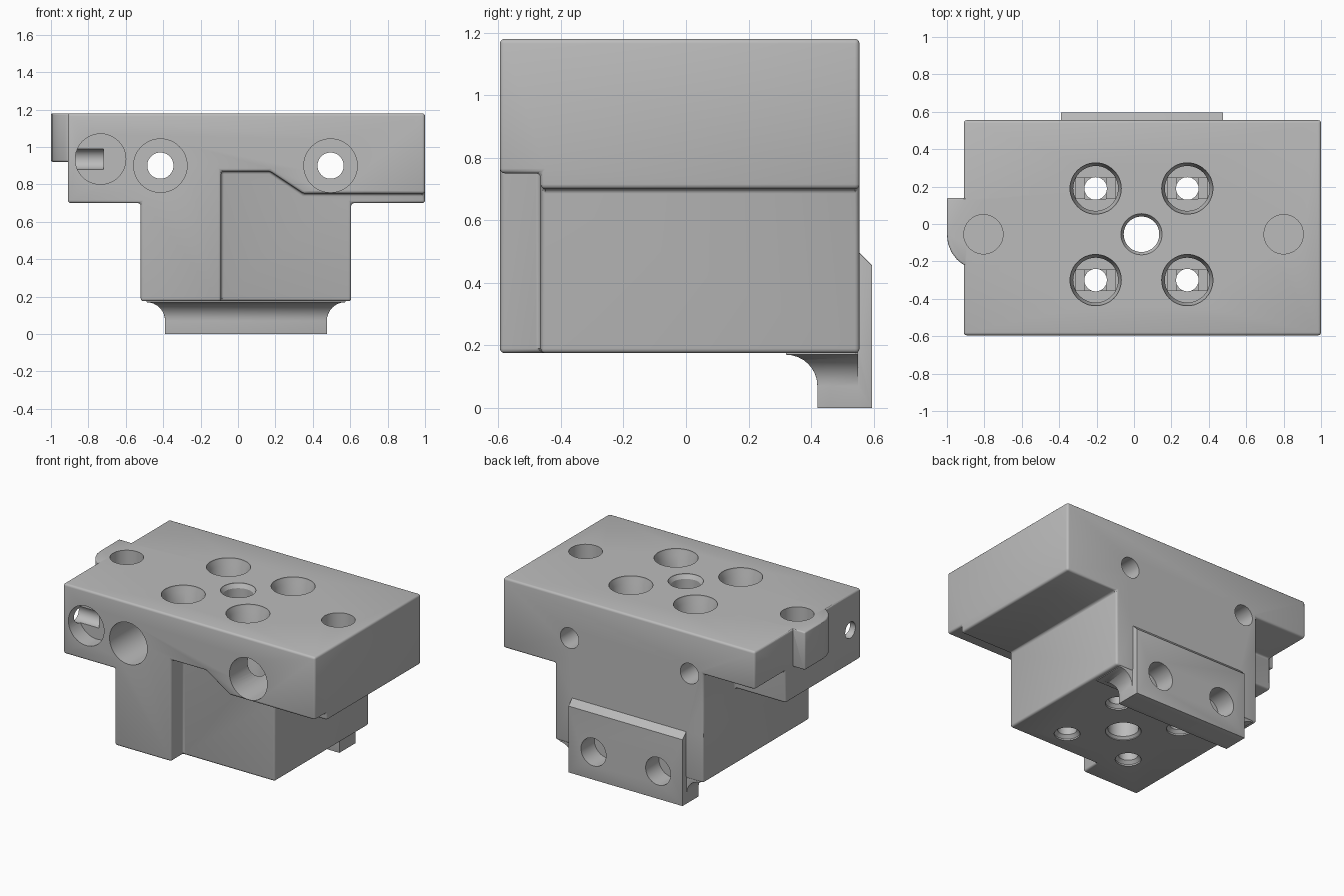
import bpy, bmesh, math
from mathutils import Vector, Matrix

default = bpy.data.objects.get("Cube")
if default:
    bpy.data.objects.remove(default, do_unlink=True)

grey = bpy.data.materials.new("plain grey")
grey.use_nodes = True
COLOUR = (0.5, 0.5, 0.5, 1)
grey.diffuse_color = COLOUR
grey.node_tree.nodes["Principled BSDF"].inputs["Base Color"].default_value = COLOUR


def finish(name, bm):
    bmesh.ops.recalc_face_normals(bm, faces=bm.faces)
    mesh = bpy.data.meshes.new(name)
    bm.to_mesh(mesh)
    bm.free()
    mesh.materials.append(grey)
    obj = bpy.data.objects.new(name, mesh)
    bpy.context.collection.objects.link(obj)
    return obj


def loft(name, rings):
    """Skin a stack of closed rings with capped ends."""
    bm = bmesh.new()
    rows = [[bm.verts.new(p) for p in ring] for ring in rings]
    n = len(rows[0])
    for a, b in zip(rows, rows[1:]):
        for i in range(n):
            bm.faces.new((a[i], a[(i + 1) % n], b[(i + 1) % n], b[i]))
    bm.faces.new(rows[0])
    bm.faces.new(rows[-1])
    return finish(name, bm)


def prism(name, points, axis, lo, hi):
    """Extrude an outline along x (points y,z), y (points x,z) or z (points x,y)."""
    place = {"x": lambda a, b, t: (t, a, b), "y": lambda a, b, t: (a, t, b),
             "z": lambda a, b, t: (a, b, t)}[axis]
    return loft(name, [[place(a, b, t) for a, b in points] for t in (lo, hi)])


def box(name, x, y, z):
    return prism(name, [(x[0], y[0]), (x[1], y[0]), (x[1], y[1]), (x[0], y[1])], "z", *z)


def bore(name, centre, axis, profile, sides=48):
    """Turned cutter: profile lists (radius, position along axis)."""
    turn = [2 * math.pi * i / sides for i in range(sides)]
    place = {"x": lambda a, b, t: (t, centre[0] + a, centre[1] + b),
             "y": lambda a, b, t: (centre[0] + a, t, centre[1] + b),
             "z": lambda a, b, t: (centre[0] + a, centre[1] + b, t)}[axis]
    return loft(name, [[place(r * math.cos(t), r * math.sin(t), p) for t in turn]
                       for r, p in profile])


def apply(obj, mod):
    with bpy.context.temp_override(object=obj, active_object=obj, selected_objects=[obj]):
        bpy.ops.object.modifier_apply(modifier=mod.name)


def combine(obj, other, operation="DIFFERENCE"):
    other.hide_render = True
    mod = obj.modifiers.new("combine", "BOOLEAN")
    mod.operation, mod.solver, mod.object = operation, "EXACT", other
    apply(obj, mod)
    bpy.data.objects.remove(other, do_unlink=True)


def soften(obj, width=0.015):
    mod = obj.modifiers.new("soften", "BEVEL")
    mod.width, mod.segments = width, 3
    mod.limit_method, mod.angle_limit = "ANGLE", math.radians(30)
    apply(obj, mod)


TOP, STEP, BASE, LEDGE = 1.18, 0.70, 0.175, 0.92
FRONT, BACK = -0.595, 0.555

# T-shaped body
body = prism("carriage_body", [(-0.91, TOP), (1, TOP), (1, STEP), (0.605, STEP),
                               (0.605, BASE), (-0.52, BASE), (-0.52, STEP), (-0.91, STEP)],
             "y", FRONT, BACK)
# Stepped recess in the front
combine(body, prism("front_recess", [(-0.09, 0), (-0.09, 0.87), (0.17, 0.87),
                                     (0.35, 0.75), (1.2, 0.75), (1.2, 0)], "y", -1, -0.465))
# Notch under the rear corner
combine(body, box("rear_notch", (-1.2, -0.52), (0.22, 1), (0.5, LEDGE)))
soften(body)

# Side tab with a rounded flank
outline = [(-0.8, 0.14), (-1, 0.14), (-1, -0.06)]
outline += [(-1 + 0.09 * (1 - math.cos(a)) / (1 - math.cos(1.0)), -0.06 - 0.16 * math.sin(a) / math.sin(1.0))
            for a in (0.25, 0.5, 0.75, 1.0)]
outline += [(-0.8, -0.22)]
tab = prism("side_tab", outline, "z", LEDGE, TOP)
soften(tab, 0.01)
combine(body, tab, "UNION")

# Foot that flares into the underside
flare = [(0, 0), (0, 0.07)]
flare += [(0.1 * (1 - math.cos(a)), 0.07 + 0.1 * math.sin(a))
          for a in [math.pi / 2 * i / 8 for i in range(1, 9)]]
flare.append((0.1, 0.2))
foot = loft("foot", [[(-0.39 - o, 0.42 - o, z), (0.475 + o, 0.42 - o, z),
                      (0.475 + o, 0.55, z), (-0.39 - o, 0.55, z)] for o, z in flare])
plate = prism("back_plate", [(0.46, 0), (0.595, 0), (0.595, 0.455), (0.55, 0.5), (0.46, 0.5)],
              "x", -0.39, 0.475)
combine(foot, plate, "UNION")
mod = foot.modifiers.new("soften", "BEVEL")
mod.width, mod.segments, mod.angle_limit = 0.015, 3, math.radians(50)
apply(foot, mod)
combine(body, foot, "UNION")

# Four bolt wells with square seats, and matching blind holes in the foot
for x in (-0.205, 0.285):
    for y in (-0.3, 0.19):
        combine(body, bore("bolt_well", (x, y), "z",
                           [(0.12, 0.45), (0.12, TOP - 0.04), (0.137, TOP - 0.01), (0.137, 1.3)]))
        combine(body, box("bolt_slot", (x - 0.105, x + 0.105), (y - 0.055, y + 0.055), (0.43, 0.5)))
        combine(body, box("bolt_square", (x - 0.056, x + 0.056), (y - 0.056, y + 0.056), (0.41, 0.5)))
        combine(body, bore("bolt_hole", (x, y), "z",
                           [(0.08, 0.1), (0.08, BASE + 0.01), (0.06, BASE + 0.03), (0.06, 0.6)]))
    combine(body, bore("foot_hole", (x, 0.19), "y", [(0.095, 0.45), (0.095, 0.8)]))

# Central through hole
combine(body, bore("centre_hole", (0.04, -0.055), "z",
                   [(0.11, 0.1), (0.11, BASE + 0.005), (0.095, BASE + 0.02),
                    (0.095, TOP - 0.03), (0.11, TOP - 0.005), (0.11, 1.3)]))

# Blind round pockets in the top
for x in (-0.805, 0.8):
    combine(body, bore("top_pocket", (x, -0.055), "z", [(0.105, 0.98), (0.105, 1.3)]))

# Counterbored holes running front to back
for x in (-0.415, 0.495):
    combine(body, bore("long_hole", (x, 0.9), "y",
                       [(0.143, -0.8), (0.143, -0.2), (0.07, -0.2), (0.07, 0.8)]))

# Front pocket and the side hole that meets it
combine(body, bore("front_pocket", (-0.735, 0.935), "y", [(0.135, -0.8), (0.135, -0.48)]))
combine(body, bore("side_hole", (-0.48, 0.935), "x", [(0.055, -1.2), (0.055, -0.72)], 32))

body.data.materials.clear()
body.data.materials.append(grey)
for poly in body.data.polygons:
    poly.material_index = 0
bpy.ops.object.select_all(action="DESELECT")
body.select_set(True)
bpy.context.view_layer.objects.active = body
bpy.ops.object.shade_smooth_by_angle(angle=math.radians(30))
